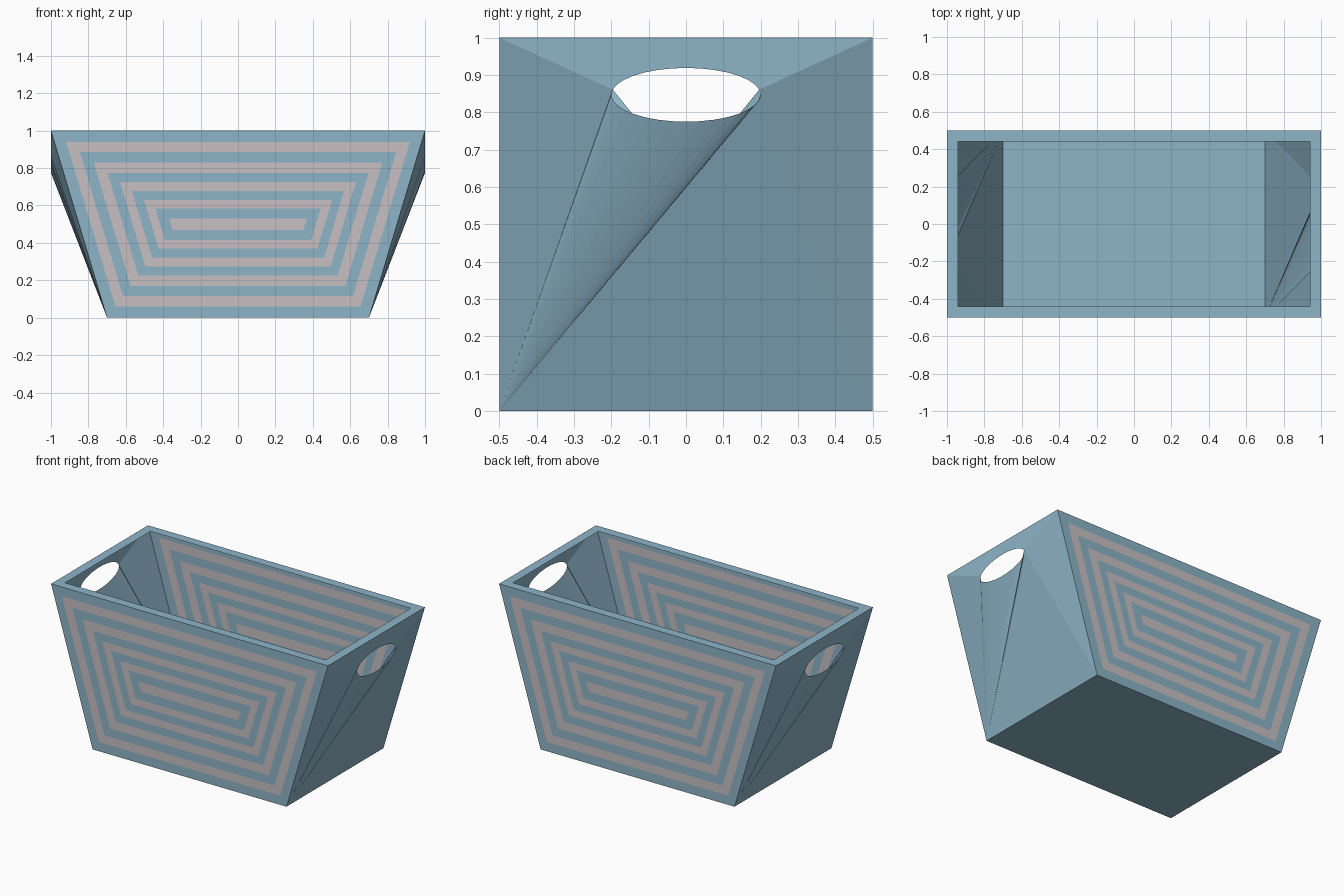
import bpy
import math

if "Cube" in bpy.data.objects:
    bpy.data.objects.remove(bpy.data.objects["Cube"])


def material(name, rgb):
    m = bpy.data.materials.new(name)
    m.diffuse_color = (*rgb, 1)
    m.use_nodes = True
    m.node_tree.nodes["Principled BSDF"].inputs["Base Color"].default_value = m.diffuse_color
    return m


BLUE = material("soft_blue", (0.27, 0.46, 0.58))
PINK = material("pale_pink", (0.58, 0.53, 0.55))


def add_part(name, verts, faces, stripes=None, turn=0.0):
    mesh = bpy.data.meshes.new(name)
    mesh.from_pydata(verts, [], faces)
    mesh.materials.append(BLUE)
    if stripes:
        mesh.materials.append(PINK)
        for poly, idx in zip(mesh.polygons, stripes):
            poly.material_index = idx
    mesh.update()
    ob = bpy.data.objects.new(name, mesh)
    ob.rotation_euler.z = turn
    bpy.context.collection.objects.link(ob)
    return ob


def ring_faces(a, b, n=4):
    return [(a + i, a + (i + 1) % n, b + (i + 1) % n, b + i) for i in range(n)]


# Striped trapezoid panel: nested outlines, alternating colours
insets = [0, 0.06, 0.115, 0.17, 0.225, 0.275, 0.322, 0.37, 0.415, 0.47]
slant = math.hypot(1, 0.3)
panel_verts, panel_faces, stripes = [], [], []
for k, d in enumerate(insets):
    lo, hi = d, 1 - d
    x0, x1 = (0.7 + 0.3 * z - d * slant for z in (lo, hi))
    panel_verts += [(-x0, -0.5, lo), (x0, -0.5, lo), (x1, -0.5, hi), (-x1, -0.5, hi)]
    if k:
        panel_faces += ring_faces(4 * k - 4, 4 * k)
        stripes += [(k - 1) % 2] * 4
last = 4 * (len(insets) - 1)
panel_faces.append(tuple(range(last, last + 4)))
stripes.append(1)

# End panel: vertical top part, sloping lower part, oval hand hole between
N = 32
end_verts = [(0.7, -0.5, 0), (0.7, 0.5, 0), (1, 0.5, 1), (1, -0.5, 1)]
for i in range(N):
    a = 2 * math.pi * i / N
    end_verts.append((1, 0.2 * math.cos(a), 0.847 + 0.072 * math.sin(a)))
R, L = 4 + 1, 4 + N // 2 - 1          # hole vertices where the creases end
lower = list(range(L, 4 + N)) + [4, R]  # left end, under the hole, right end
end_faces = [(0, b, a) for a, b in zip(lower, lower[1:])]
end_faces += [(0, 1, R), (1, 2, R), (0, L, 3)]
# upper part, split at the top of the hole
top = 4 + N // 4
end_faces += [(2, i + 1, i) for i in range(R, top)]
end_faces += [(3, i + 1, i) for i in range(top, L)]
end_faces.append((2, 3, top))


# Lower fan must face outward (+x)
def outward(f):
    (_, y0, z0), (_, y1, z1), (_, y2, z2) = (end_verts[i] for i in f)
    return f if (y1 - y0) * (z2 - z0) - (z1 - z0) * (y2 - y0) > 0 else f[::-1]


end_faces = [outward(f) for f in end_faces]

for panel, end, turn in (("front_panel", "right_end", 0), ("back_panel", "left_end", math.pi)):
    add_part(panel, panel_verts, panel_faces, stripes, turn)
    add_part(end, end_verts, end_faces, None, turn)


# Base and flat rim
def rect(x, y, z):
    return [(-x, -y, z), (x, -y, z), (x, y, z), (-x, y, z)]


add_part("base", rect(0.7, 0.5, 0), [(3, 2, 1, 0)])
add_part("rim", rect(1, 0.5, 1) + rect(0.94, 0.44, 1), ring_faces(0, 4))
